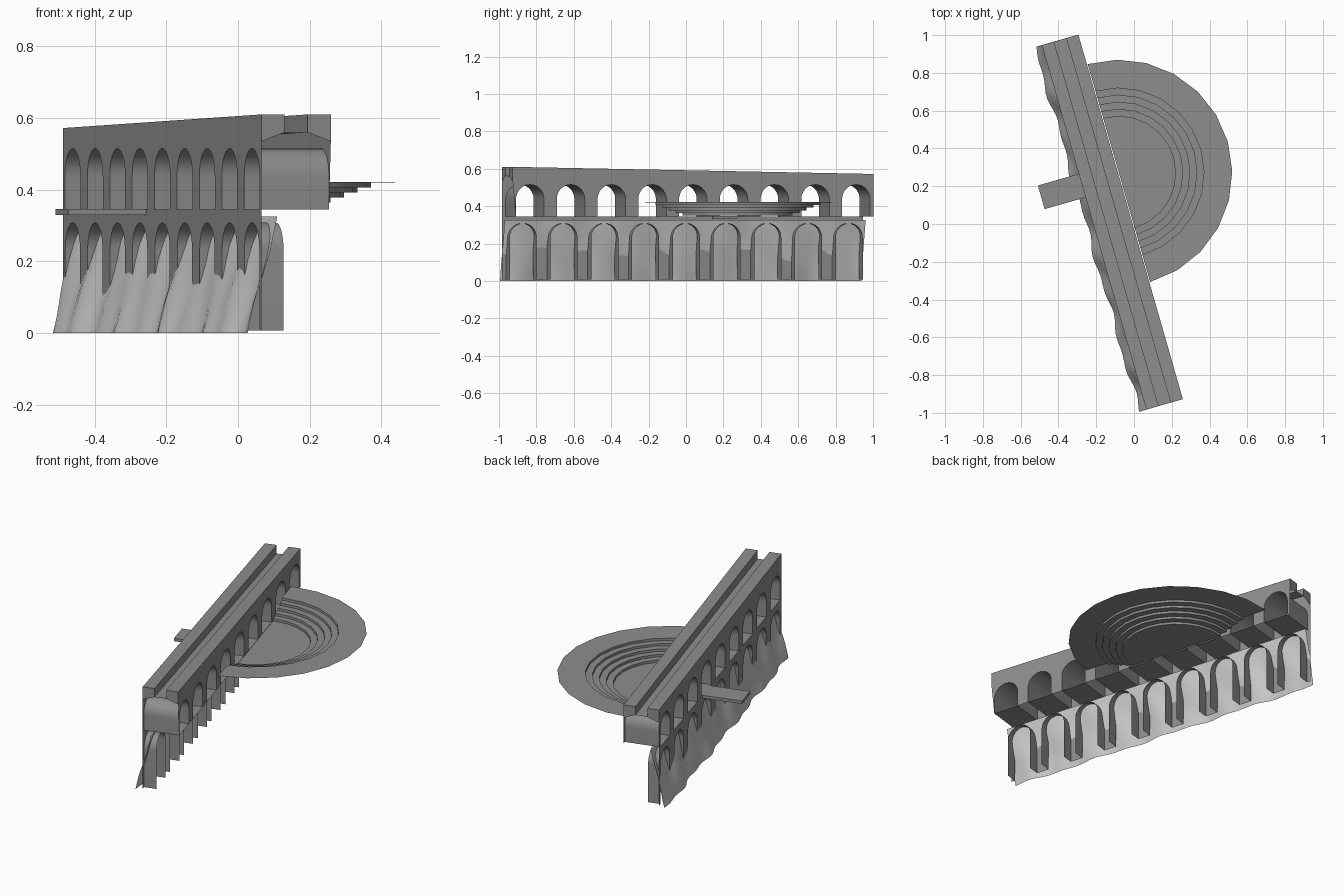
import bpy
import bmesh
from math import sin, cos, pi, radians

if "Cube" in bpy.data.objects:
    bpy.data.objects.remove(bpy.data.objects["Cube"])

ROT, ORIGIN = radians(16), (-0.1145, 0.01, 0)
L, W = 1.004, 0.1005            # half length, half width of the aqueduct
PITCH, BAYS = 0.2267, 9
DECK = 0.345

STONE = bpy.data.materials.new("dark_stone")
STONE.diffuse_color = (0.27, 0.27, 0.27, 1)
STONE.use_nodes = True
STONE.node_tree.nodes["Principled BSDF"].inputs["Base Color"].default_value = STONE.diffuse_color


def make(name, verts, faces, smooth=True, mat=STONE):
    me = bpy.data.meshes.new(name)
    me.from_pydata(verts, [], faces)
    ob = bpy.data.objects.new(name, me)
    bpy.context.collection.objects.link(ob)
    ob.rotation_euler = (0, 0, ROT)
    ob.location = ORIGIN
    if mat:
        me.materials.append(mat)
    # weld shared points
    bm = bmesh.new()
    bm.from_mesh(me)
    bmesh.ops.remove_doubles(bm, verts=bm.verts, dist=1e-5)
    bm.to_mesh(me)
    bm.free()
    if smooth:
        bpy.ops.object.select_all(action='DESELECT')
        ob.select_set(True)
        bpy.context.view_layer.objects.active = ob
        bpy.ops.object.shade_smooth_by_angle(angle=radians(30))
    return ob


class Sheet:
    """Collects loose polygons into one mesh."""
    def __init__(self):
        self.v, self.f = [], []

    def poly(self, pts):
        n = len(self.v)
        self.v += pts
        self.f.append(list(range(n, n + len(pts))))


def top_z(y):
    return 0.591 - 0.019 * y / L


def arch(yc, r, zb, zs, n=14):
    pts = [(yc - r, zb)]
    pts += [(yc - r * cos(pi * i / n), zs + r * sin(pi * i / n)) for i in range(n + 1)]
    return pts + [(yc + r, zb)]


def facade(s, x, r, zb, zs, top, flip, taper=False):
    for k in range(BAYS):
        yc = (k - (BAYS - 1) / 2) * PITCH
        a, b = max(yc - PITCH / 2, -L), min(yc + PITCH / 2, L)
        start = 0.535 if taper and k == 0 else zb
        pts = [(a, start)] + arch(yc, r, zb, zs) + [(b, zb), (b, top(b)), (a, top(a))]
        pts = [(x, y, z) for y, z in pts]
        s.poly(pts if not flip else pts[::-1])


def tunnels(s, x0, x1, r, zb, zs, floor):
    for k in range(BAYS):
        p = arch((k - (BAYS - 1) / 2) * PITCH, r, zb, zs)
        ends = p[1:] + (p[:1] if floor else [])
        for (y0, z0), (y1, z1) in zip(p, ends):
            s.poly([(x0, y0, z0), (x0, y1, z1), (x1, y1, z1), (x1, y0, z0)])


# upper arcade: two facades joined by arch vaults
s = Sheet()
facade(s, -W, 0.078, DECK, 0.437, top_z, True)
facade(s, W, 0.078, DECK, 0.437, top_z, False, taper=True)
tunnels(s, -W, W, 0.078, DECK, 0.437, True)
make("upper_arcade", s.v, s.f)

# lower arcade: front facade with shallow vaults, open at the bottom
s = Sheet()
facade(s, -W, 0.075, 0.008, 0.233, lambda y: DECK, True)
tunnels(s, -W, -W + 0.07, 0.075, 0.008, 0.233, False)
make("lower_arcade", s.v, s.f)

# water channel with a parapet on each side
s = Sheet()
c = W / 3
prof = [(-W, 0), (-c, 0), (-c, -0.05), (c, -0.05), (c, 0), (W, 0)]
for (x0, d0), (x1, d1) in zip(prof, prof[1:]):
    s.poly([(x0, -L, top_z(-L) + d0), (x1, -L, top_z(-L) + d1),
            (x1, L, top_z(L) + d1), (x0, L, top_z(L) + d0)])
for y in (-L, L):
    t = top_z(y)
    for m in (-1, 1):
        s.poly([(m * W, y, t), (m * c, y, t), (m * c, y, t - 0.05), (m * W, y, t - 0.075)])
make("water_channel", s.v, s.f, smooth=False)

# rocky slope running through the lower arches
NY, NZ = 64, 8
v, f = [], []
for i in range(NY + 1):
    y = -L + 2 * L * i / NY
    for j in range(NZ + 1):
        t = j / NZ
        wave = 0.008 * sin(13 * y + 1) + 0.006 * sin(29 * y + 2.5)
        mid = 0.006 * sin(21 * y + 5 * t) * sin(pi * t)
        x = -0.139 + 0.084 * t + wave * (1 - t) + mid
        v.append((x, y, 0.325 * t))
for i in range(NY):
    for j in range(NZ):
        a = i * (NZ + 1) + j
        f.append((a, a + 1, a + NZ + 2, a + NZ + 1))
make("rock_slope", v, f, mat=None)

# viewing platform on the front side
x0, x1, y0, y1, z0, z1 = -0.326, -0.09, 0.165, 0.295, 0.33, 0.347
v = [(x, y, z) for z in (z0, z1) for x, y in ((x0, y0), (x1, y0), (x1, y1), (x0, y1))]
f = [(3, 2, 1, 0), (4, 5, 6, 7), (0, 1, 5, 4), (1, 2, 6, 5), (2, 3, 7, 6), (3, 0, 4, 7)]
make("viewing_platform", v, f, smooth=False)

# half-round theatre: rim, stepped seat rings and floor
s = Sheet()
CX, CY = 0.105, 0.24
STEPS, R0, DR, DZ = 5, 0.45, 0.0375, 0.014


def pol(r, k, z):
    a = radians(-90 + 15 * k)
    return (CX + r * cos(a), CY + r * sin(a), z)


p = [(0.6, 0.422), (R0, 0.42)]
for k in range(STEPS):
    z = 0.42 - DZ * (k + 1)
    p += [(R0 - DR * k, z), (R0 - DR * (k + 1) if k < STEPS - 1 else 0, z)]
for k in range(12):
    for (ra, za), (rb, zb) in zip(p, p[1:]):
        q = [pol(ra, k, za), pol(ra, k + 1, za), pol(rb, k + 1, zb), pol(rb, k, zb)]
        s.poly(q if rb > 0 else q[:3])
make("theatre", s.v, s.f)
